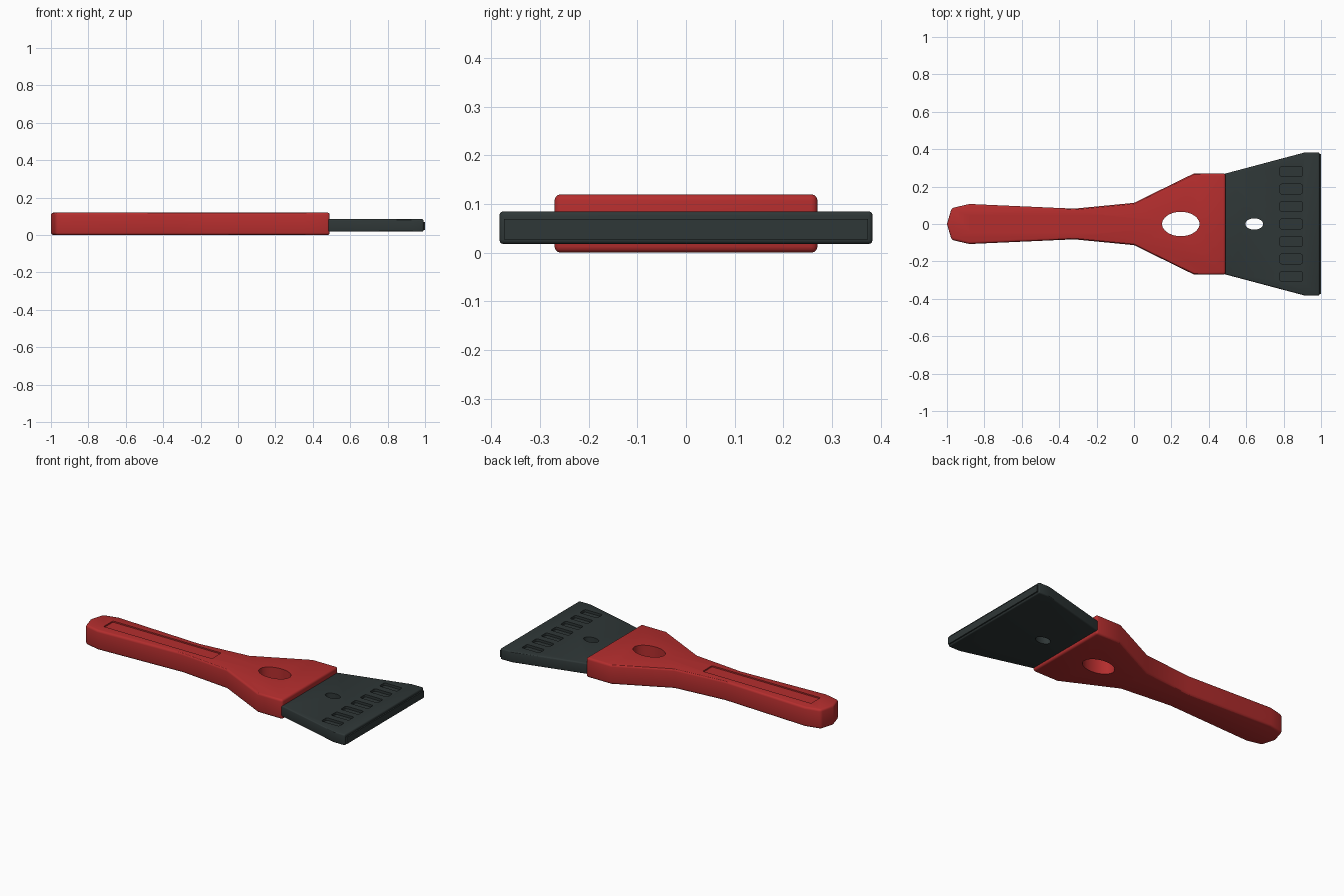
import bpy, math

cube = bpy.data.objects.get("Cube")
if cube:
    bpy.data.objects.remove(cube, do_unlink=True)


def material(name, color):
    m = bpy.data.materials.new(name)
    m.use_nodes = True
    m.diffuse_color = color
    m.node_tree.nodes["Principled BSDF"].inputs["Base Color"].default_value = color
    return m


def prism(name, outline, z0, z1, mat=None):
    """Extrude a closed counter-clockwise outline from z0 to z1."""
    n = len(outline)
    verts = [(x, y, z) for z in (z0, z1) for x, y in outline]
    faces = [tuple(reversed(range(n))), tuple(range(n, 2 * n))]
    faces += [(i, (i + 1) % n, (i + 1) % n + n, i + n) for i in range(n)]
    mesh = bpy.data.meshes.new(name)
    mesh.from_pydata(verts, [], faces)
    obj = bpy.data.objects.new(name, mesh)
    bpy.context.collection.objects.link(obj)
    if mat:
        mesh.materials.append(mat)
    return obj


def mirrored(half):
    """Close a half outline (given at positive y) across the long axis."""
    lower = [(x, -y) for x, y in half if y > 0]
    return lower + list(reversed(half))


def ellipse(cx, rx, ry, n=48):
    return [(cx + rx * math.cos(2 * math.pi * i / n),
             ry * math.sin(2 * math.pi * i / n)) for i in range(n)]


def rounded_rect(x0, x1, cy, half, r, steps=4):
    points = []
    corners = [(x1 - r, cy + half - r), (x0 + r, cy + half - r),
               (x0 + r, cy - half + r), (x1 - r, cy - half + r)]
    for k, (cx, cy2) in enumerate(corners):
        for i in range(steps + 1):
            a = math.pi / 2 * (k + i / steps)
            points.append((cx + r * math.cos(a), cy2 + r * math.sin(a)))
    return points


def apply_modifiers(obj):
    bpy.context.view_layer.objects.active = obj
    for m in list(obj.modifiers):
        bpy.ops.object.modifier_apply(modifier=m.name)


def finish(obj, bevel, cutters):
    """Round the rim, cut holes and pockets, then shade smooth."""
    bpy.ops.object.select_all(action='DESELECT')
    obj.select_set(True)
    b = obj.modifiers.new("rim", 'BEVEL')
    b.width, b.segments = bevel, 3
    b.limit_method, b.angle_limit = 'ANGLE', math.radians(50)
    for c in cutters:
        c.hide_render = True
        m = obj.modifiers.new("cut", 'BOOLEAN')
        m.operation, m.object, m.solver = 'DIFFERENCE', c, 'EXACT'
    apply_modifiers(obj)
    for c in cutters:
        bpy.data.objects.remove(c, do_unlink=True)
    bpy.ops.object.shade_smooth_by_angle(angle=math.radians(30))


red = material("red plastic", (0.46, 0.027, 0.027, 1))
charcoal = material("charcoal plastic", (0.028, 0.038, 0.038, 1))

# Handle with a hanging hole and a shallow grip pocket
handle = prism("handle", mirrored([
    (-1, 0), (-0.975, 0.085), (-0.88, 0.107), (-0.32, 0.082),
    (0, 0.113), (0.32, 0.27), (0.49, 0.27)]), 0, 0.12, red)
finish(handle, 0.013, [
    prism("hole_cutter", ellipse(0.25, 0.1, 0.065), -0.1, 0.3),
    prism("grip_cutter", rounded_rect(-0.88, -0.145, 0, 0.045, 0.008), 0.112, 0.3)])

# Flared blade with a small hole and a row of pockets
blade = prism("blade", mirrored([
    (0.47, 0.265), (0.49, 0.27), (0.915, 0.383), (0.992, 0.383)]), 0.018, 0.085, charcoal)
cutters = [prism("blade_hole_cutter", ellipse(0.643, 0.047, 0.03), -0.1, 0.3)]
for i in range(-3, 4):
    cutters.append(prism("pocket_cutter",
                         rounded_rect(0.78, 0.90, i * 0.0935, 0.026, 0.01), 0.07, 0.3))
finish(blade, 0.008, cutters)

# Narrow scraping lip along the blade end
prism("scraping_lip", mirrored([(0.98, 0.374), (1.0, 0.374)]), 0.027, 0.069, charcoal)
